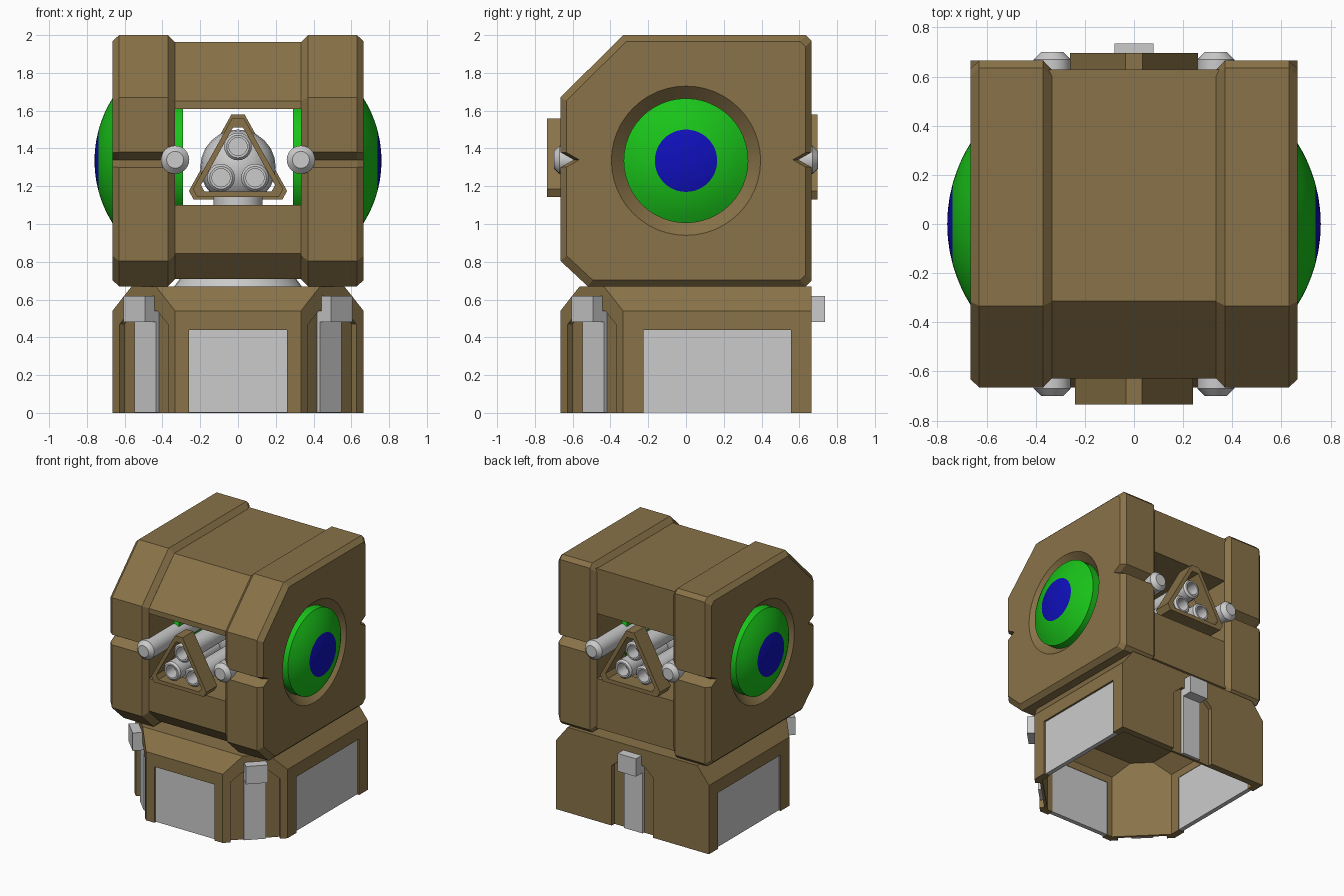
import bpy, bmesh
from math import cos, sin, pi, sqrt
from mathutils import Matrix

if "Cube" in bpy.data.objects:
    bpy.data.objects.remove(bpy.data.objects["Cube"])


def material(name, rgb):
    m = bpy.data.materials.new(name)
    m.diffuse_color = (*rgb, 1)
    m.use_nodes = True
    m.node_tree.nodes["Principled BSDF"].inputs["Base Color"].default_value = m.diffuse_color
    return m


BROWN = material("brown_armour", (0.25, 0.17, 0.065))
GREEN = material("green_lens", (0.01, 0.55, 0.01))
BLUE = material("blue_pupil", (0.005, 0.005, 0.5))


def finish(name, bm, mats=(), smooth=False):
    bmesh.ops.remove_doubles(bm, verts=bm.verts, dist=1e-5)
    bmesh.ops.recalc_face_normals(bm, faces=bm.faces)
    me = bpy.data.meshes.new(name)
    bm.to_mesh(me)
    bm.free()
    ob = bpy.data.objects.new(name, me)
    bpy.context.collection.objects.link(ob)
    for m in mats:
        me.materials.append(m)
    if smooth:
        bpy.ops.object.select_all(action='DESELECT')
        ob.select_set(True)
        bpy.context.view_layer.objects.active = ob
        bpy.ops.object.shade_smooth_by_angle(angle=pi / 6)
    return ob


def loft(name, rings, mats=(), closed=False):
    """Join equal-sized point rings; cap the ends, or close back on the start."""
    bm = bmesh.new()
    vs = [[bm.verts.new(p) for p in r] for r in rings]
    n = len(rings[0])
    pairs = list(zip(vs, vs[1:])) + ([(vs[-1], vs[0])] if closed else [])
    for a, b in pairs:
        for i in range(n):
            j = (i + 1) % n
            bm.faces.new((a[i], a[j], b[j], b[i]))
    if not closed:
        bm.faces.new(vs[0])
        bm.faces.new(vs[-1])
    return finish(name, bm, mats)


def lathe(name, profile, axis, loc=(0, 0, 0), segs=24, mats=(), inner=None):
    """Spin (along, radius) points around an axis."""
    bm = bmesh.new()
    rings = []
    for a, r in profile:
        ring = []
        for k in range(segs):
            c, s = r * cos(2 * pi * k / segs), r * sin(2 * pi * k / segs)
            p = {'X': (a, c, s), 'Y': (c, a, s), 'Z': (c, s, a)}[axis]
            ring.append(bm.verts.new([p[i] + loc[i] for i in range(3)]))
        rings.append(ring)
    for i, (a, b) in enumerate(zip(rings, rings[1:])):
        for k in range(segs):
            j = (k + 1) % segs
            f = bm.faces.new((a[k], a[j], b[j], b[k]))
            if inner is not None and i >= inner:
                f.material_index = 1
    return finish(name, bm, mats, True)


def box(name, lo, hi, mats=(), matrix=None):
    bm = bmesh.new()
    bmesh.ops.create_cube(bm, size=1)
    for v in bm.verts:
        v.co = [lo[i] + (v.co[i] + 0.5) * (hi[i] - lo[i]) for i in range(3)]
    ob = finish(name, bm, mats)
    if matrix:
        ob.data.transform(matrix)
    return ob


def cut(ob, cutter):
    m = ob.modifiers.new("cut", 'BOOLEAN')
    m.operation, m.solver, m.object = 'DIFFERENCE', 'EXACT', cutter
    cutter.hide_render = True
    cutter.hide_set(True)


# Base: hollow shell with cut front corners and sloped shoulders
low = [(-.333, -.665), (.333, -.665), (.665, -.333), (.665, .665), (-.665, .665), (-.665, -.333)]
top = [(-.435, -.563), (.435, -.563), (.563, -.435), (.563, .665), (-.563, .665), (-.563, -.435)]


def plan(pts, z, s=1):
    return [(x * s, y * s, z) for x, y in pts]


base = loft("base_shell", [plan(low, 0), plan(low, .54), plan(top, .67)], [BROWN])
cut(base, loft("base_cavity_cutter", [plan(low, -.1, .92), plan(low, .5, .92), plan(top, .61, .92)]))

# Door panels set into front and sides
cut(base, box("front_door_cutter", (-.26, -.75, -.1), (.26, -.59, .44)))
box("front_door", (-.26, -.65, .003), (.26, -.615, .44))
for s, side in ((-1, "left"), (1, "right")):
    xs = sorted((s * .59, s * .75))
    cut(base, box(side + "_door_cutter", (xs[0], -.225, -.1), (xs[1], .555, .44)))
    xs = sorted((s * .615, s * .65))
    box(side + "_door", (xs[0], -.225, .003), (xs[1], .555, .44))

# Clips with recessed straps on the back and the two front corners
for name, ang, dist in (("back", 0, .665), ("front_left", pi * .75, .998 / sqrt(2)),
                        ("front_right", -pi * .75, .998 / sqrt(2))):
    M = Matrix.Rotation(ang, 4, 'Z') @ Matrix.Translation((0, dist, 0))
    shape = [(-.18, -.1), (.18, -.1), (.18, .47), (.1, .54), (-.1, .54), (-.18, .47)]
    c = loft(name + "_recess_cutter", [[(x, y, z) for x, z in shape] for y in (-.035, .1)])
    c.data.transform(M)
    cut(base, c)
    box(name + "_strap", (-.08, -.045, .003), (.08, -.012, .55), (), M)
    box(name + "_clip", (-.08, -.04, .48), (.08, .07, .62), (), M)

# Neck and pivot ball
lathe("neck", [(.66, 0), (.66, .345), (.72, .30), (.72, .13), (1.2, .13), (1.2, 0)], 'Z', segs=32)
lathe("pivot_ball", [(-.2 * cos(pi * i / 12), .2 * sin(pi * i / 12)) for i in range(13)],
      'Y', (0, 0, 1.3))

# Head side blocks: notched profile with bevelled rims and an eye socket
side_profile = [(-.665, 1.67), (-.333, 2), (.635, 2), (.665, 1.97), (.665, 1.38), (.595, 1.34),
                (.665, 1.30), (.665, .70), (.635, .67), (-.52, .67), (-.665, .805),
                (-.665, 1.30), (-.595, 1.34), (-.665, 1.38)]
R = (.33 ** 2 + .095 ** 2) / (2 * .095)
dome = [(.76 - R + sqrt(R * R - r * r), r) for r in (.33, .29, .25, .21, .165, .11, .055, 0)]
for s, side in ((-1, "left"), (1, "right")):
    rings = [[(s * x, y * k, 1.335 + (z - 1.335) * k) for y, z in side_profile]
             for x, k in ((.333, .944), (.37, 1), (.63, 1), (.665, .95))]
    block = loft(side + "_head_block", rings, [BROWN])
    cut(block, lathe(side + "_socket_cutter",
                     [(s * .6, 0), (s * .6, .33), (s * .675, .405), (s * .675, 0)],
                     'X', (0, 0, 1.335), 48))
    # Domed eye running through the block
    eye = [(.29, 0), (.29, .33)] + dome
    lathe(side + "_eye", [(s * a, r) for a, r in eye], 'X', (0, 0, 1.335), 48, [GREEN, BLUE], 6)
    # Rod with tapered tips at both ends
    lathe(side + "_rod", [(-.70, 0), (-.70, .045), (-.67, .075), (.67, .075), (.70, .045), (.70, 0)],
          'Y', (s * .333, 0, 1.34))

# Head centre: upper and lower bridges leaving an open slot
for name, prof in (("upper_bridge", [(-.628, 1.61), (-.628, 1.65), (-.314, 1.963), (.628, 1.963), (.628, 1.61)]),
                   ("lower_bridge", [(-.628, 1.1), (.628, 1.1), (.628, .71), (-.49, .71), (-.628, .845)])):
    loft(name, [[(x, y, z) for y, z in prof] for x in (-.345, .345)], [BROWN])

# Triangular frames at the front and back of the slot
tri = [(-.035, 1.58), (.035, 1.58), (.26, 1.175), (.235, 1.13), (-.235, 1.13), (-.26, 1.175)]
for name, y0, y1, k in (("front_frame", -.735, -.60, .92), ("back_frame", .695, .56, 1)):
    def ring(y, s):
        return [(x * s, y, 1.3 + (z - 1.3) * s) for x, z in tri]
    loft(name, [ring(y0, k), ring(y1, k), ring(y1, k * .82), ring(y0, k * .82)], [BROWN], True)

# Three hollow barrels
for i, (x, z) in enumerate(((0, 1.41), (-.09, 1.245), (.09, 1.245))):
    lathe("barrel_%d" % (i + 1),
          [(-.6, 0), (-.6, .048), (-.70, .048), (-.70, .06), (-.685, .073), (.645, .073),
           (.66, .06), (.66, .048), (.56, .048), (.56, 0)], 'Y', (x, 0, z))
